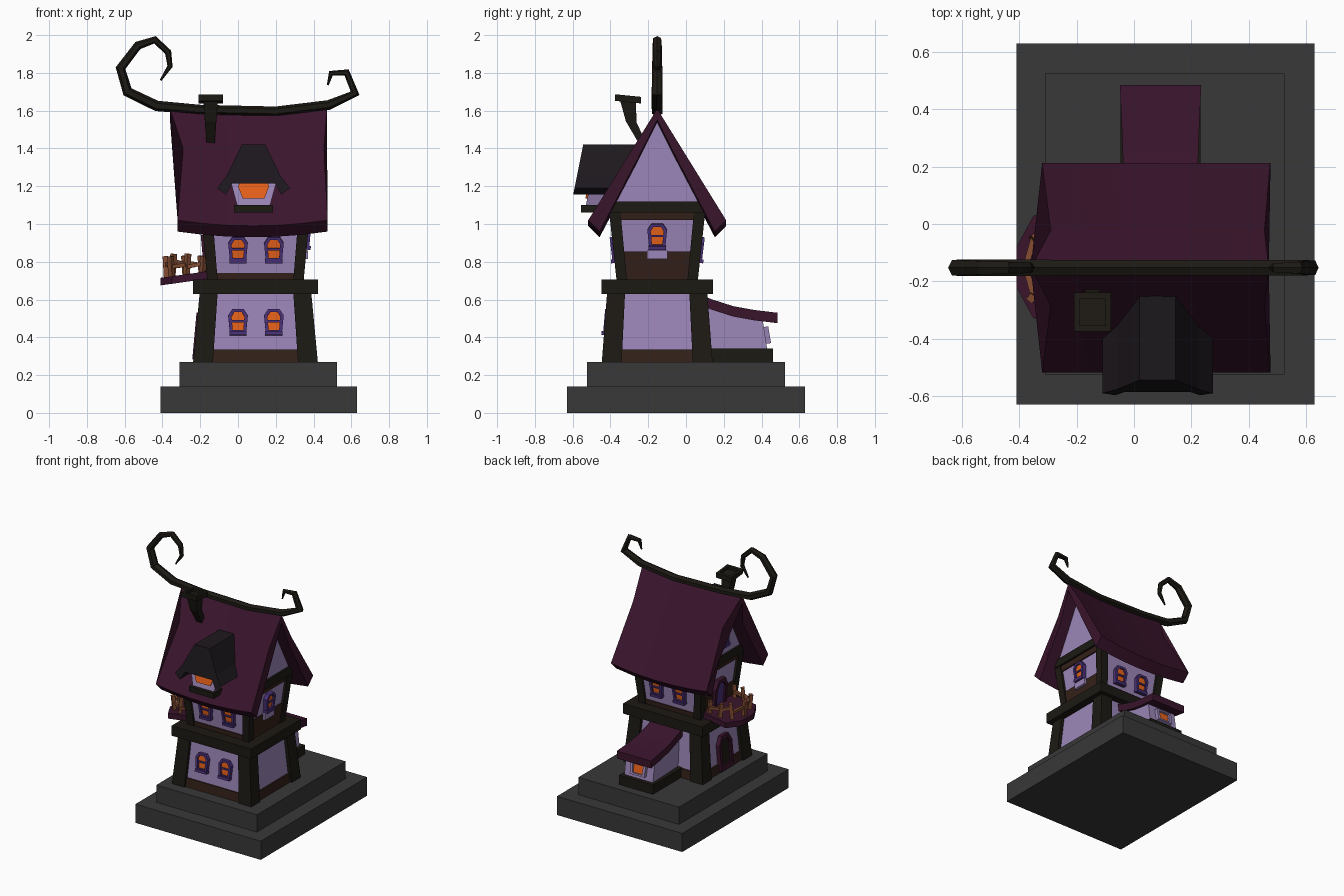
import bpy, bmesh, math, random
from mathutils import Vector, Matrix

if "Cube" in bpy.data.objects:
    bpy.data.objects.remove(bpy.data.objects["Cube"])

random.seed(4)
CX, CY = 0.0925, -0.1525   # centre of the house on the plinth


def mat(name, r, g, b):
    m = bpy.data.materials.new(name)
    m.diffuse_color = (r, g, b, 1)
    m.use_nodes = True
    m.node_tree.nodes["Principled BSDF"].inputs["Base Color"].default_value = m.diffuse_color
    return m


STONE = mat("stone", .04, .04, .04)
ROOF = mat("roof", .042, .007, .025)
DARK = mat("dark_wood", .012, .01, .007)
SLATE = mat("slate", .012, .009, .012)
WALL = mat("plaster", .33, .24, .48)
BROWN = mat("brown_wood", .034, .015, .01)
GLOW = mat("glow", .8, .12, .01)
FRAME = mat("frame", .07, .03, .19)
RAIL = mat("rail", .22, .07, .03)


def loft(name, rings, m, caps=True, M=Matrix()):
    """Bridge a list of equally long point rings into one flat-shaded mesh."""
    bm = bmesh.new()
    vs = [[bm.verts.new(M @ Vector(p)) for p in r] for r in rings]
    n = len(rings[0])
    for a, b in zip(vs, vs[1:]):
        for i in range(n):
            bm.faces.new((a[i], a[(i + 1) % n], b[(i + 1) % n], b[i]))
    if caps:
        bm.faces.new(vs[0][::-1])
        bm.faces.new(vs[-1])
    bmesh.ops.recalc_face_normals(bm, faces=bm.faces)
    me = bpy.data.meshes.new(name)
    bm.to_mesh(me)
    bm.free()
    me.materials.append(m)
    ob = bpy.data.objects.new(name, me)
    bpy.context.collection.objects.link(ob)
    return ob


def rect(x0, x1, y0, y1, z):
    return [(x0, y0, z), (x1, y0, z), (x1, y1, z), (x0, y1, z)]


def box(name, x, y, z, m, M=Matrix()):
    return loft(name, [rect(*x, *y, z[0]), rect(*x, *y, z[1])], m, M=M)


def taper(name, lo, hi, m):
    """Centred tapered block; lo and hi are (half_x, half_y, z)."""
    return loft(name, [rect(CX - a, CX + a, CY - b, CY + b, z) for a, b, z in (lo, hi)], m)


def bar(name, p, q, r, m):
    p, q = Vector(p), Vector(q)
    M = Matrix.Translation(p) @ (q - p).to_track_quat('Z', 'Y').to_matrix().to_4x4()
    return box(name, (-r, r), (-r, r), (0, (q - p).length), m, M)


def posts(name, lo, hi, w0, w1):
    for sx in (-1, 1):
        for sy in (-1, 1):
            rings = []
            for (a, b, z), w in ((lo, w0), (hi, w1)):
                xs = sorted((CX + sx * a, CX + sx * (a - w)))
                ys = sorted((CY + sy * b, CY + sy * (b - w)))
                rings.append(rect(*xs, *ys, z))
            loft(name, rings, DARK)


def extrude_poly(name, pts, y0, y1, m, M=Matrix()):
    return loft(name, [[(x, y, z) for x, z in pts] for y in (y0, y1)], m, M=M)


def opening(name, loc, turn, tilt, pts, s=1, frame=FRAME, fill=GLOW, barred=True):
    """Framed window or door whose local front is -y."""
    M = (Matrix.Translation(loc) @ Matrix.Rotation(math.radians(turn), 4, 'Z')
         @ Matrix.Rotation(tilt, 4, 'X') @ Matrix.Scale(s, 4))
    cz = sum(z for _, z in pts) / len(pts)
    inner = [(x * .66, cz + (z - cz) * .72) for x, z in pts]
    loft(name + "_frame", [[(x, y, z) for x, z in p] for p, y in
         ((pts, .02), (pts, -.026), (inner, -.026), (inner, .01))], frame, False, M)
    extrude_poly(name + "_pane", inner, .015, -.012, fill, M)
    if barred:
        box(name + "_bar", (-.036, .036), (-.022, 0), (-.002, .009), frame, M)
        box(name + "_sill", (-.046, .046), (-.034, .01), (-.07, -.05), frame, M)


WIN = [(-.042, -.065), (.042, -.065), (.052, .035), (.03, .068), (-.03, .068), (-.052, .035)]
DOOR = [(-.075, -.13), (.075, -.13), (.075, .06), (.04, .12), (-.04, .12), (-.075, .06)]

# Stepped plinth
box("plinth_lower", (-.41, .63), (-.63, .63), (0, .14), STONE)
box("plinth_upper", (-.31, .525), (-.525, .525), (.14, .27), STONE)

# Ground floor
posts("ground_post", (.33, .293, .27), (.295, .265, .64), .105, .095)
taper("ground_wall", (.305, .27, .27), (.272, .242, .64), WALL)
taper("ground_skirting", (.316, .281, .27), (.31, .275, .335), BROWN)
taper("floor_beam", (.33, .295, .63), (.33, .295, .705), DARK)

# Upper floor
posts("upper_post", (.255, .215, .70), (.29, .255, 1.07), .055, .06)
taper("upper_wall", (.238, .198, .70), (.272, .237, 1.07), WALL)
taper("upper_skirting", (.246, .206, .70), (.25, .21, .74), BROWN)
taper("side_panelling", (.247, .19, .70), (.261, .2, .855), BROWN)
taper("side_header", (.277, .225, 1.02), (.282, .23, 1.065), BROWN)
taper("roof_beam", (.297, .257, 1.06), (.297, .257, 1.12), DARK)
loft("gable", [[(x, CY - .235, 1.1), (x, CY + .235, 1.1), (x, CY, 1.555)]
               for x in (-.19, .375)], WALL)

# Main roof: sagging sections swept along x
outer = [(-.365, 1.0, 0), (-.13, 1.38, 1), (0, 1.59, 2), (.13, 1.38, 1), (.365, 1.0, 0)]
inner = [(.305, .94, 0), (.105, 1.32, 1), (0, 1.53, 2), (-.105, 1.32, 1), (-.305, .94, 0)]
left, right = (-.32, -.29, -.36), (.475, .455, .47)
sections = []
for i in range(7):
    t = i / 6
    sag = .03 * (2 * t - 1) ** 2 - .01
    sections.append([(left[k] + (right[k] - left[k]) * t, CY + y, z + sag)
                     for y, z, k in outer + inner])
loft("main_roof", sections, ROOF)

# Ridge pole with curled ends: x, z, radius
path = [(-.41, 1.76, .005), (-.36, 1.835, .014), (-.37, 1.91, .018), (-.44, 1.975, .02),
        (-.53, 1.945, .023), (-.622, 1.825, .026), (-.585, 1.70, .028), (-.43, 1.625, .028),
        (-.2, 1.605, .026), (.2, 1.596, .026), (.48, 1.63, .026), (.62, 1.692, .025),
        (.575, 1.802, .02), (.492, 1.798, .015), (.475, 1.735, .005)]
P = [Vector((x, CY, z)) for x, z, _ in path]
rings = []
for i, p in enumerate(P):
    a = (p - P[max(i - 1, 0)]).normalized()
    b = (P[min(i + 1, len(P) - 1)] - p).normalized()
    d = (a + b).normalized()
    n, r = Vector((-d.z, 0, d.x)), path[i][2]
    rings.append([p + n * r * math.cos(k * math.pi / 3) + Vector((0, r * 1.2 * math.sin(k * math.pi / 3), 0))
                  for k in range(6)])
loft("ridge_pole", rings, DARK)

# Chimney
def sq(y, z, a, b):
    return [(x, yy, zz - (yy - y) * .1) for x, yy, zz in rect(-.145 - a, -.145 + a, y - b, y + b, z)]
loft("chimney_shaft", [sq(-.215, 1.40, .02, .02), sq(-.29, 1.54, .03, .028),
                       sq(-.307, 1.65, .038, .042)], DARK)
loft("chimney_cap", [sq(-.307, 1.645, .065, .068), sq(-.307, 1.68, .065, .068),
                     sq(-.307, 1.68, .045, .046), sq(-.307, 1.66, .045, .046)], DARK)

# Dormer
def dormer_part(name, half, front, back, m):
    pts = half + [(.165 - x, z) for x, z in half[::-1]]
    loft(name, [[(x, f(z), z) for x, z in pts] for f in (front, back)], m)
back = lambda z: -.36 + (z - 1.19) * .6
dormer_part("dormer_roof", [(-.03, 1.215), (-.065, 1.155), (-.11, 1.19), (-.06, 1.255), (.02, 1.42)],
            lambda z: -.59 + (z - 1.19) * .2, back, SLATE)
dormer_part("dormer_wall", [(-.005, 1.1), (-.035, 1.21), (.04, 1.35)],
            lambda z: -.53 + (z - 1.1) * .2, back, WALL)
dormer_part("dormer_window", [(.025, 1.135), (0, 1.2), (.045, 1.275)],
            lambda z: -.54 + (z - 1.1) * .2, back, GLOW)
box("dormer_sill", (-.02, .185), (-.555, -.42), (1.06, 1.1), DARK)

# Windows and doors
for x in (0, .19):
    opening("ground_window", (x, -.408, .48), 0, -.083, WIN)
    opening("upper_window_front", (x, CY - .218, .865), 0, .12, WIN)
    opening("upper_window_back", (x, CY + .218, .865), 180, .12, WIN)
opening("upper_window_side", (CX + .264, CY, .935), 90, .09, WIN)
box("side_window_panel", (CX + .2, CX + .277), (CY - .055, CY + .055), (.815, .86), WALL)
opening("gable_window", (-.193, CY, 1.26), -90, 0, WIN, 1.05)
opening("ground_door", (CX - .297, CY, .41), -90, -.09, DOOR, 1, ROOF, DARK, False)
opening("balcony_door", (CX - .255, CY, .83), -90, .09, DOOR, .95, ROOF, FRAME, False)

# Balcony
deck = [(-.15, -.33), (-.35, -.33), (-.41, -.22), (-.41, -.08), (-.35, .03), (-.15, .03)]
loft("balcony_deck", [[(x, y, z + (x + .41) * .14) for x, y in deck] for z in (.675, .715)], ROOF)
line = [(-.19, .0), (-.275, -.005), (-.35, -.05), (-.378, -.15), (-.35, -.25), (-.275, -.3), (-.19, -.305)]
for x, y in line:
    j = lambda: random.uniform(-.012, .012)
    bar("baluster", (x, y, .71), (x + j(), y + j(), .835 + j()), .013, RAIL)
for (x, y), (u, v) in zip(line, line[1:]):
    h = random.uniform(.77, .79)
    bar("balcony_rail", (x, y, h), (u, v, h + random.uniform(0, .02)), .01, RAIL)

# Rear annex
box("annex_base", (CX - .14, CX + .14), (.0, .46), (.27, .34), DARK)
loft("annex_wall", [[(CX + s * a, y, z) for s, y, z in
                     ((-1, .43 if a > .11 else .1, .335), (-1, .405 if a > .11 else .1, zt),
                      (1, .405 if a > .11 else .1, zt), (1, .43 if a > .11 else .1, .335))]
                    for a, zt in ((.105, .58), (.118, .50))], WALL)
loft("annex_roof", [[(CX - a, y, z - .055), (CX + a, y, z - .055), (CX + a, y, z), (CX - a, y, z)]
                    for a, y, z in ((.13, .05, .635), (.128, .14, .60), (.132, .25, .565),
                                    (.136, .36, .545), (.142, .485, .53))], ROOF)
PANE = [(-.06, -.045), (.06, -.045), (.065, .045), (-.065, .045)]
opening("annex_window", (CX, .417, .41), 180, -.16, PANE, 1, WALL, GLOW, False)
